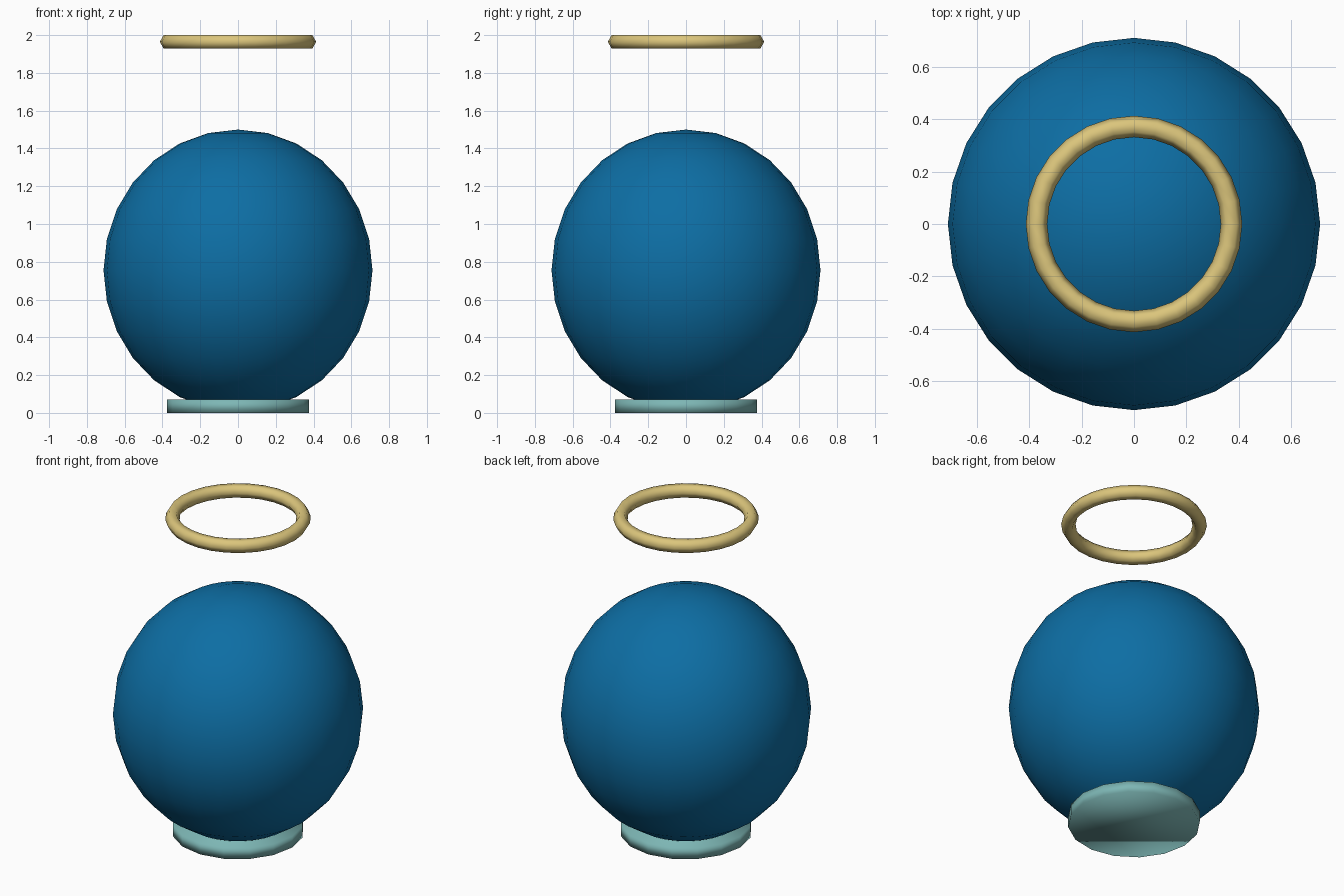
import bpy
import bmesh
from math import cos, sin, tau

cube = bpy.data.objects.get("Cube")
if cube:
    bpy.data.objects.remove(cube)


def material(name, rgb):
    mat = bpy.data.materials.new(name)
    mat.use_nodes = True
    color = (*rgb, 1.0)
    mat.diffuse_color = color
    mat.node_tree.nodes["Principled BSDF"].inputs["Base Color"].default_value = color
    return mat


def finish(obj, name, mat):
    obj.name = name
    obj.data.name = name
    obj.data.materials.append(mat)
    obj.data.shade_smooth()
    return obj


blue = material("deep blue", (0.004, 0.155, 0.37))
gold = material("pale gold", (0.71, 0.56, 0.20))
teal = material("soft teal", (0.205, 0.47, 0.46))

# Round body, slightly taller than wide
bpy.ops.mesh.primitive_uv_sphere_add(segments=28, ring_count=14, radius=1, location=(0, 0, 0.755))
body = finish(bpy.context.object, "body", blue)
body.scale = (0.712, 0.712, 0.745)

# Flat disc base
bpy.ops.mesh.primitive_cylinder_add(vertices=16, radius=0.375, depth=0.07, location=(0, 0, 0.035))
finish(bpy.context.object, "base", teal)

# Floating ring with a six-sided section
MINOR = 0.041
bpy.ops.mesh.primitive_torus_add(major_segments=28, minor_segments=6, major_radius=0.373,
                                 minor_radius=MINOR, location=(0, 0, 2 - MINOR * sin(tau / 6)))
finish(bpy.context.object, "floating_ring", gold)
